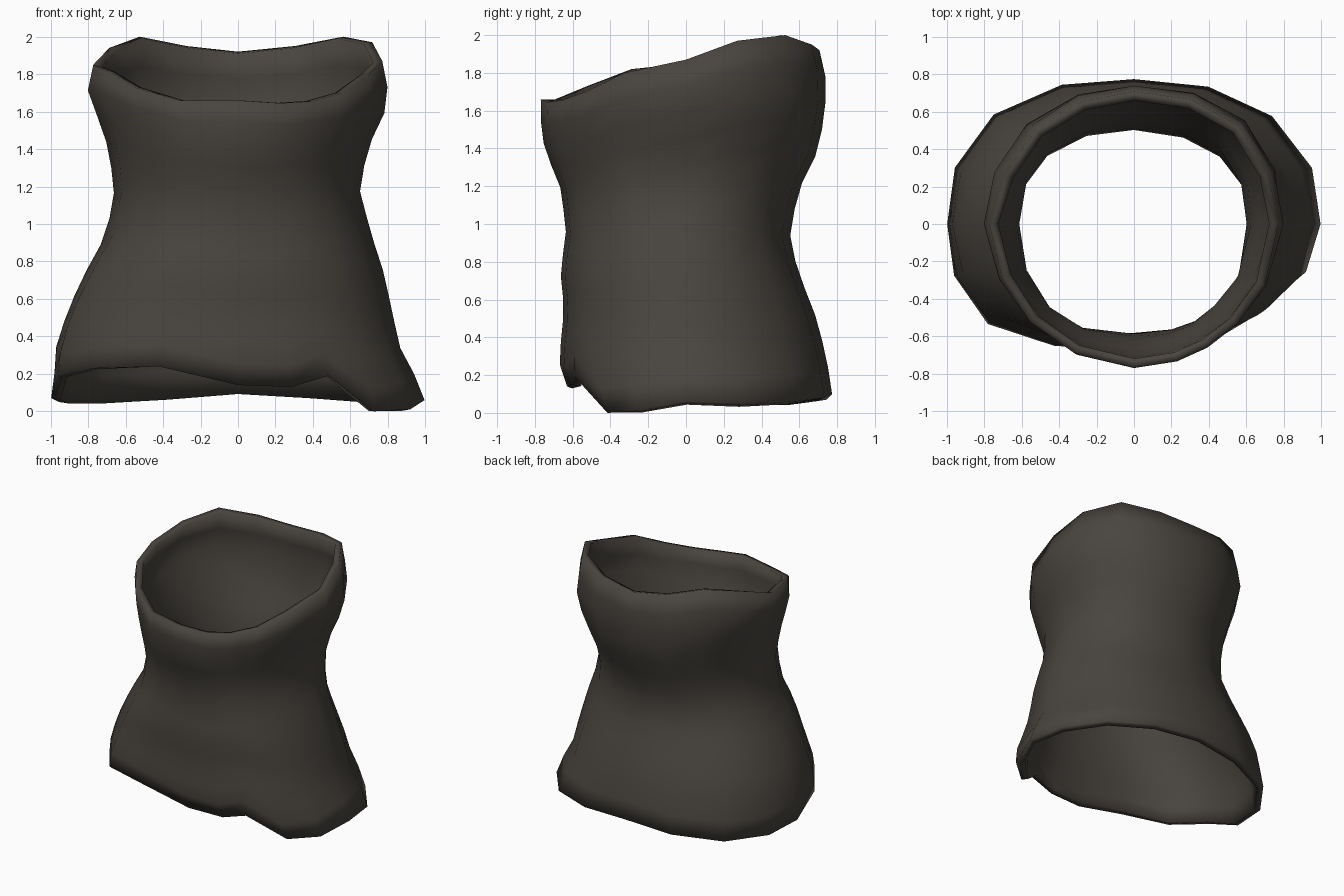
import bpy, bmesh, math

cube = bpy.data.objects.get("Cube")
if cube:
    bpy.data.objects.remove(cube, do_unlink=True)

ROWS = 14

# Half widths of the tube in four directions at each level
LEVELS = [.05, .2, .35, .55, .75, .95, 1.18, 1.4, 1.6, 1.75, 1.95]
PLUS_X = [1.0, .94, .86, .82, .775, .71, .65, .69, .785, .8, .75]
MINUS_X = [1.0, .98, .97, .905, .81, .7, .66, .69, .76, .815, .73]
BACK = [.78, .76, .73, .675, .59, .55, .595, .705, .735, .745, .7]
FRONT = [.57, .67, .665, .645, .665, .635, .66, .75, .775, .76, .75]

# Squareness of each quadrant of the cross-section: low hem, waist, top hem
SQUARENESS = {(True, True): (2.3, 2.0, 2.4), (False, True): (2.4, 2.1, 2.1),
              (False, False): (3.2, 2.3, 1.8), (True, False): (2.2, 2.1, 1.9)}

# Fold directions in degrees from +x, and the wavy hem heights there
ANGLES = [0, 22, 45, 67, 90, 112, 135, 158, 180,
          203, 225, 246, 270, 287, 300, 315, 334]
TOP_HEM = [1.87, 1.97, 2.0, 1.95, 1.92, 1.95, 2.0, 1.94, 1.85,
           1.82, 1.73, 1.66, 1.66, 1.645, 1.655, 1.7, 1.8]
LOW_HEM = [.06, .05, .06, .08, .1, .07, .05, .05, .07,
           .19, .23, .24, .14, .13, .19, 0, .01]
SIDES = len(ANGLES)


def sample(levels, values, z):
    """Linear interpolation of a value list at height z."""
    z = min(max(z, levels[0]), levels[-1])
    for i in range(len(levels) - 1):
        low, high = levels[i], levels[i + 1]
        if z <= high:
            return values[i] + (z - low) / (high - low) * (values[i + 1] - values[i])


def cloth_point(side, t):
    """Point on the fabric for one side and a 0..1 position between the hems."""
    z = LOW_HEM[side] + t * (TOP_HEM[side] - LOW_HEM[side])
    a = math.radians(ANGLES[side])
    c, s = math.cos(a), math.sin(a)
    n = sample((.1, 1.0, 1.8), SQUARENESS[c > 0, s > 0], z)
    k = (abs(c) ** n + abs(s) ** n) ** (-1 / n)
    rx = sample(LEVELS, PLUS_X if c > 0 else MINUS_X, z)
    ry = sample(LEVELS, BACK if s > 0 else FRONT, z)
    return (rx * c * k, ry * s * k, z)


# Fabric tube
bm = bmesh.new()
rings = [[bm.verts.new(cloth_point(i, r / (ROWS - 1))) for i in range(SIDES)]
         for r in range(ROWS)]
for lower, upper in zip(rings, rings[1:]):
    for i in range(SIDES):
        j = (i + 1) % SIDES
        bm.faces.new((lower[i], lower[j], upper[j], upper[i]))
for f in bm.faces:
    f.smooth = True
mesh = bpy.data.meshes.new("fabric_tube")
bm.to_mesh(mesh)
bm.free()
tube = bpy.data.objects.new("fabric_tube", mesh)
bpy.context.collection.objects.link(tube)

# Fabric thickness, growing inwards
shell = tube.modifiers.new("thickness", "SOLIDIFY")
shell.thickness = .05
shell.offset = -1

# Dark brown-grey cloth
cloth = bpy.data.materials.new("dark_cloth")
cloth.use_nodes = True
color = (.066, .058, .049, 1)
cloth.diffuse_color = color
bsdf = cloth.node_tree.nodes["Principled BSDF"]
bsdf.inputs["Base Color"].default_value = color
bsdf.inputs["Roughness"].default_value = .9
mesh.materials.append(cloth)
